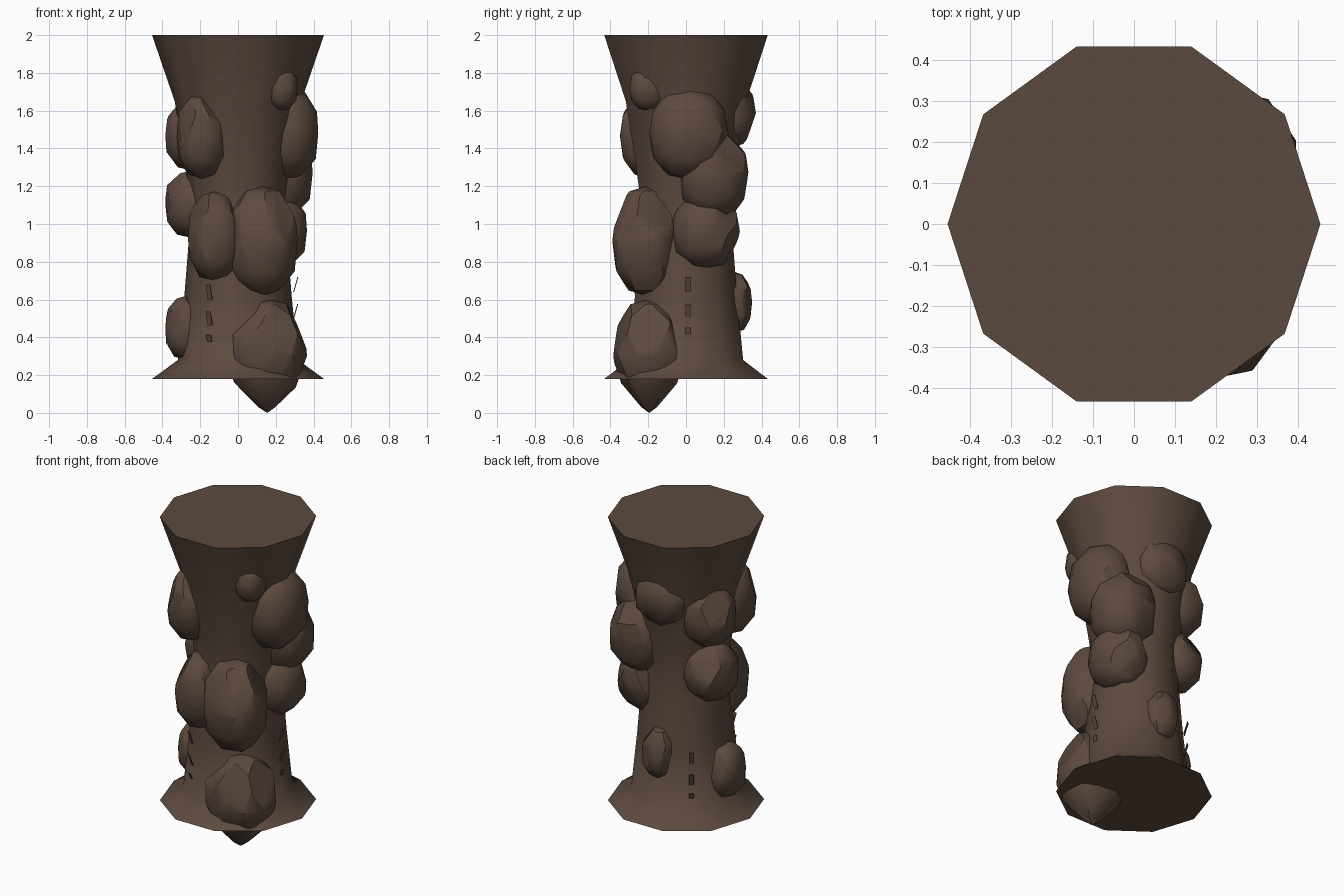
import bpy, bmesh, math, random
from mathutils import Vector, Matrix

if "Cube" in bpy.data.objects:
    bpy.data.objects.remove(bpy.data.objects["Cube"])

brown = bpy.data.materials.new("dark brown stone")
brown.diffuse_color = (0.108, 0.068, 0.049, 1)
brown.use_nodes = True
brown.node_tree.nodes["Principled BSDF"].inputs["Base Color"].default_value = brown.diffuse_color


def finish(name, bm, angle):
    bmesh.ops.recalc_face_normals(bm, faces=bm.faces)
    mesh = bpy.data.meshes.new(name)
    bm.to_mesh(mesh)
    bm.free()
    mesh.materials.append(brown)
    obj = bpy.data.objects.new(name, mesh)
    bpy.context.collection.objects.link(obj)
    bpy.ops.object.select_all(action='DESELECT')
    obj.select_set(True)
    bpy.context.view_layer.objects.active = obj
    bpy.ops.object.shade_smooth_by_angle(angle=math.radians(angle))
    return obj


# Ten-sided column with flared foot and head
profile = [(0.455, 0.18), (0.318, 0.28), (0.284, 0.62), (0.260, 0.92),
           (0.252, 1.12), (0.275, 1.28), (0.335, 1.65), (0.455, 2.0)]
bm = bmesh.new()
N = 10
rings = [[bm.verts.new((r * math.cos(math.tau * i / N), r * math.sin(math.tau * i / N), z))
          for i in range(N)] for r, z in profile]
for low, high in zip(rings, rings[1:]):
    for i in range(N):
        j = (i + 1) % N
        bm.faces.new((low[i], low[j], high[j], high[i]))
bm.faces.new(rings[0][::-1])
bm.faces.new(rings[-1])
finish("column", bm, 60)


def rock(name, centre, half, seed, taper=0.0):
    """Boulder with flattened sides, fitted to centre and half size."""
    rng = random.Random(seed)
    bm = bmesh.new()
    bmesh.ops.create_icosphere(bm, subdivisions=2, radius=1)
    for v in bm.verts:
        p = 2.45
        v.co /= sum(abs(c) ** p for c in v.co) ** (1 / p)
    for _ in range(6):
        n = Vector((rng.uniform(-1, 1), rng.uniform(-1, 1), rng.uniform(-0.3, 0.8))).normalized()
        d = rng.uniform(0.86, 0.96)
        geom = bm.verts[:] + bm.edges[:] + bm.faces[:]
        cut = bmesh.ops.bisect_plane(bm, geom=geom, plane_co=n * d, plane_no=n, clear_outer=True)
        edges = [e for e in cut["geom_cut"] if isinstance(e, bmesh.types.BMEdge)]
        if edges:
            bmesh.ops.contextual_create(bm, geom=edges)
    # fit to the wanted box
    lo = [min(v.co[k] for v in bm.verts) for k in range(3)]
    hi = [max(v.co[k] for v in bm.verts) for k in range(3)]
    for v in bm.verts:
        q = [2 * (v.co[k] - lo[k]) / (hi[k] - lo[k]) - 1 for k in range(3)]
        s = 1 - taper * max(0, -q[2] - 0.35) / 0.65
        q[0] *= s
        q[1] *= s
        v.co = [centre[k] + half[k] * q[k] for k in range(3)]
    finish(name, bm, 32)


# Boulders set around the column
rock("foot_boulder", (0.155, -0.195, 0.302), (0.21, 0.19, 0.302), 3, 0.7)
rock("front_boulder_right", (0.13, -0.21, 0.91), (0.185, 0.18, 0.29), 5)
rock("front_boulder_left", (-0.12, -0.195, 0.935), (0.145, 0.165, 0.24), 8)
rock("right_boulder_low", (0.21, 0.105, 0.96), (0.155, 0.18, 0.195), 11)
rock("right_boulder_high", (0.26, 0.015, 1.48), (0.165, 0.21, 0.245), 14)
rock("right_boulder_back", (0.21, 0.145, 1.27), (0.185, 0.185, 0.25), 17)
rock("small_boulder_high", (0.23, -0.20, 1.72), (0.085, 0.10, 0.12), 20)
rock("front_boulder_high", (-0.19, -0.19, 1.465), (0.135, 0.16, 0.225), 23)
rock("left_boulder_high", (-0.23, 0.10, 1.47), (0.155, 0.16, 0.19), 26)
rock("left_boulder_middle", (-0.235, 0.08, 1.105), (0.15, 0.165, 0.18), 29)
rock("back_boulder_high", (0.0, 0.225, 1.585), (0.17, 0.145, 0.18), 32)
rock("small_boulder_low", (0.01, 0.26, 0.585), (0.10, 0.09, 0.16), 35)
rock("left_boulder_low", (-0.275, -0.01, 0.45), (0.11, 0.13, 0.17), 38)

# Three columns of small leaning plates, shrinking towards the foot
for side, deg, top in (("right", 2, 0.68), ("back", 131, 0.59), ("front", 240, 0.64)):
    for i, (drop, tall) in enumerate(((0, 0.082), (0.14, 0.075), (0.245, 0.035))):
        bm = bmesh.new()
        m = (Matrix.Rotation(math.radians(deg), 4, 'Z')
             @ Matrix.Translation((0.306, 0, top - drop))
             @ Matrix.Rotation(math.radians(16), 4, 'Y')
             @ Matrix.Diagonal((0.004, 0.028, tall, 1)))
        bmesh.ops.create_cube(bm, size=1, matrix=m)
        finish(f"{side}_plate_{i + 1}", bm, 30)
